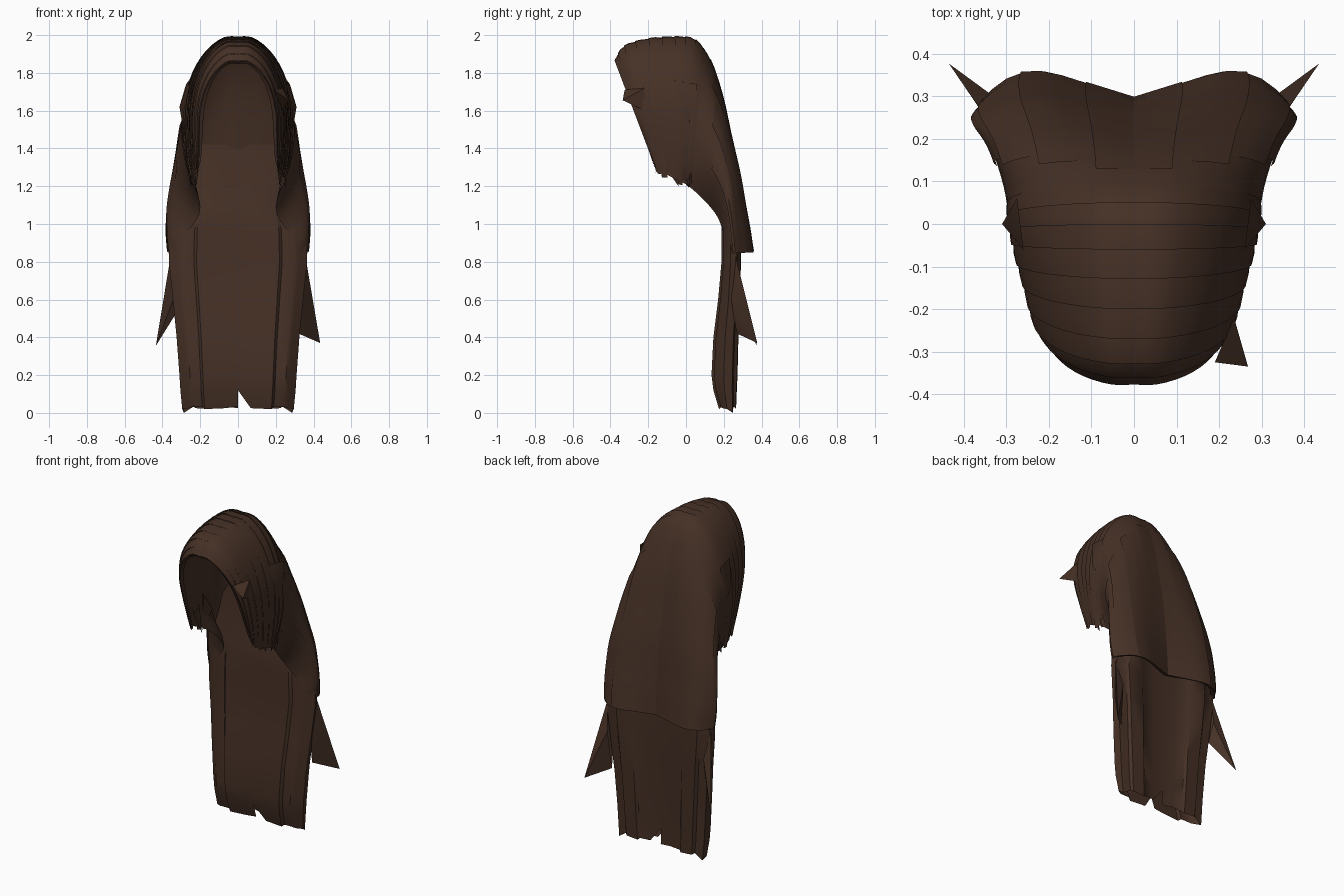
import bpy, bmesh, math
from mathutils import Vector

cube = bpy.data.objects.get("Cube")
if cube:
    bpy.data.objects.remove(cube, do_unlink=True)

brown = bpy.data.materials.new("dark_brown_hair")
brown.use_nodes = True
colour = (0.06, 0.03, 0.019, 1)
brown.diffuse_color = colour
shader = brown.node_tree.nodes["Principled BSDF"]
shader.inputs["Base Color"].default_value = colour
shader.inputs["Roughness"].default_value = 0.8


def finish(name, bm, weld=False):
    """Turn a bmesh into a smooth shaded object."""
    if weld:
        bmesh.ops.remove_doubles(bm, verts=bm.verts, dist=0.0005)
    bmesh.ops.recalc_face_normals(bm, faces=bm.faces)
    mesh = bpy.data.meshes.new(name)
    bm.to_mesh(mesh)
    bm.free()
    mesh.materials.append(brown)
    ob = bpy.data.objects.new(name, mesh)
    bpy.context.collection.objects.link(ob)
    bpy.ops.object.select_all(action='DESELECT')
    ob.select_set(True)
    bpy.context.view_layer.objects.active = ob
    bpy.ops.object.shade_smooth_by_angle(angle=math.radians(40))


def add_grid(bm, rows, notch=()):
    """Skin rows of points; notched columns end in a triangle."""
    vs = [[bm.verts.new(p) for p in row] for row in rows]
    for i in range(len(vs) - 1):
        for j in range(len(vs[i]) - 1):
            a, b, c, d = vs[i][j], vs[i][j + 1], vs[i + 1][j + 1], vs[i + 1][j]
            if i == len(vs) - 2 and j in notch:
                bm.faces.new((a, b, c) if j == 0 else (a, b, d))
            else:
                bm.faces.new((a, b, c, d))


def smooth_mix(table, s):
    """Catmull-Rom interpolation through the rows of a table."""
    n = len(table) - 1
    i = min(int(s), n - 1)
    f = s - i
    p0, p1, p2, p3 = (table[max(0, min(n, k))] for k in range(i - 1, i + 3))
    return [0.5 * (2 * b + (c - a) * f + (2 * a - 5 * b + 4 * c - d) * f * f
                   + (3 * b - a - 3 * c + d) * f ** 3)
            for a, b, c, d in zip(p0, p1, p2, p3)]


# Arches over the head: crown y z, edge y z, half width, edge half width
arches = [
    (-.38, 1.87, -.16, 1.29, .205, .21),
    (-.33, 1.95, -.15, 1.27, .235, .22),
    (-.20, 1.99, -.10, 1.26, .26, .24),
    (-.06, 2.0, -.04, 1.23, .285, .25),
    (.05, 1.985, 0, 1.21, .295, .24),
    (.13, 1.88, .05, 1.17, .305, .22),
    (.19, 1.70, .12, 1.10, .325, .20),
    (.23, 1.50, .165, 1.04, .345, .21),
    (.265, 1.30, .19, .98, .367, .25),
    (.285, 1.12, .20, .93, .375, .29),
    (.30, .98, .20, .89, .376, .3),
    (.31, .85, .20, .84, .368, .3)]
LAST = len(arches) - 1


def hair_point(s, t, side, lift=0.0):
    """Point on the upper hair: s runs front to back, t parting to edge."""
    ty, tz, ey, ez, w, ex = smooth_mix(arches, s)
    back = max(0, (s - 5) / (LAST - 5))
    bend, fall = 0.65, 0.6 - 0.2 * back
    if t < bend:
        a = t / bend * math.pi / 2
        x, d = w * math.sin(a), fall * (1 - math.cos(a))
    else:
        f = (t - bend) / (1 - bend)
        x, d = w + (ex - w) * f * f, fall + (1 - fall) * f
    top, edge = Vector((0, ty, tz)), Vector((0, ey, ez))
    p = top.lerp(edge, d)
    p.x = x
    # fuller locks either side of the spine
    p.y += 0.06 * back * math.sin(math.pi * min(1, t / 0.6)) ** 2
    out = (p - top.lerp(edge, 0.5)).normalized()
    p += out * (lift - 0.012 * max(0, 1 - t / 0.1))
    p.x *= side
    return p


def columns(a, b, n):
    return [a + (b - a) * k / n for k in range(n + 1)]


# Overlapping strands that fall from the parting
bm = bmesh.new()
step = 0.5
for side in (1, -1):
    for i in range(9):
        s0 = i * step
        rows = [[hair_point(s, t, side, lift) for t in columns(0, 1, 20)]
                for s, lift in ((s0, .004), (s0 + step / 2, .003), (s0 + step + .04, -.002))]
        for row in rows:
            for k, share in ((-1, 1), (-2, .5), (-3, .2)):
                row[k].z += share * (-0.015, 0.015, 0)[i % 3]
        add_grid(bm, rows)
finish("crown_strands", bm)

# Upper layer down the back, its hem tucked under
bm = bmesh.new()
for side in (1, -1):
    rows = [[hair_point(s, t, side) for t in columns(0, 1, 20)]
            for s in columns(4.5, LAST, 24)]
    rows.append([p + Vector((-.06 * p.x, -.03 * (1 - k / 20), .01))
                 for k, p in enumerate(rows[-1])])
    add_grid(bm, rows)
finish("upper_back_layer", bm, weld=True)

# Inner lining of the hood from the rim to the nape, meeting the outer edge
bm = bmesh.new()
for side in (1, -1):
    rows = [[hair_point(0, t, side) for t in columns(0, 1, 20)]]
    for s in columns(.2, 8.4, 24):
        rows.append([hair_point(s, t, side, -.025) for t in columns(0, .95, 19)]
                    + [hair_point(s, 1, side)])
    add_grid(bm, rows)
finish("hood_lining", bm, weld=True)

# Thin overlapping locks on the back, ending at uneven heights
bm = bmesh.new()
for side in (1, -1):
    for k, (a, b) in enumerate(((0, .12), (.12, .32), (.32, .52), (.52, .75))):
        rows = []
        for s in columns(5 + .3 * k, LAST - .12 * (k % 2), 18):
            rows.append([hair_point(s, t, side, lift) for t, lift in
                         zip(columns(a, b, 3), (.001, .004, .007, .009))])
        add_grid(bm, rows)
finish("back_locks", bm)

# Long lower hair: height, front y, back y, half width
levels = [
    (1.42, .238, .242, .25), (1.22, .228, .25, .30), (1.08, .20, .27, .34),
    (.96, .187, .285, .36), (.8, .188, .285, .366), (.6, .17, .28, .345),
    (.4, .145, .27, .325), (.2, .135, .265, .31), (.12, .145, .262, .305),
    (0.025, .175, .26, .295)]
# Half outline from front centre to back centre: width share, depth share
outline = [(0, .05), (.23, .04), (.6, 0), (.64, .14), (.82, .1), (.88, .22),
           (1, .5), (.97, .85), (.8, .9), (.76, 1.04), (.5, 1.06),
           (.46, .96), (.23, .92), (0, .86)]
bm = bmesh.new()
for side in (1, -1):
    rows = []
    for z, front, back, w in levels:
        rows.append([Vector((side * w * u, front + (back - front) * d, z))
                     for u, d in outline])
    for k, p in enumerate(rows[-1]):
        p.z += (.008, 0, -.005, .005)[k % 4]
    rows[-1][7].z = 0
    add_grid(bm, rows, notch=(0, len(outline) - 2) if side > 0 else ())
finish("long_lower_hair", bm, weld=True)


def tuft(bm, points):
    """Pointed lock: the last point is the tip, the rest form its root."""
    vs = [bm.verts.new(p) for p in points]
    for k in range(len(vs) - 1):
        bm.faces.new((vs[k], vs[(k + 1) % (len(vs) - 1)], vs[-1]))


# Flared tips at the sides of the lower hair
for name, side, low, tip in (("left_flared_tip", 1, .42, .37),
                             ("right_flared_tip", -1, .54, .355)):
    bm = bmesh.new()
    tuft(bm, [(side * .355, .26, .84), (side * .33, .3, .66),
              (side * .32, .27, low), (side * .335, .23, .62),
              (side * .435, .377, tip)])
    finish(name, bm)

# Pointed locks framing the face
bm = bmesh.new()
for side in (1, -1):
    tuft(bm, [(side * .2, -.15, 1.36), (side * .25, -.1, 1.4),
              (side * .25, -.02, 1.36), (side * .22, -.04, 1.2)])
    tuft(bm, [(side * .24, .0, 1.42), (side * .28, .05, 1.4),
              (side * .23, .08, 1.3), (side * .25, .01, 1.19)])
    # small flare beside the temple
    tuft(bm, [(side * .26, -.06, 1.76), (side * .275, .06, 1.74),
              (side * .29, .03, 1.5), (side * .26, -.06, 1.55),
              (side * .31, 0, 1.62)])
finish("face_framing_locks", bm)

# Stray flick at the front on the left
bm = bmesh.new()
tuft(bm, [(.19, -.325, 1.71), (.235, -.22, 1.72), (.235, -.22, 1.6), (.268, -.335, 1.655)])
finish("stray_flick", bm)
